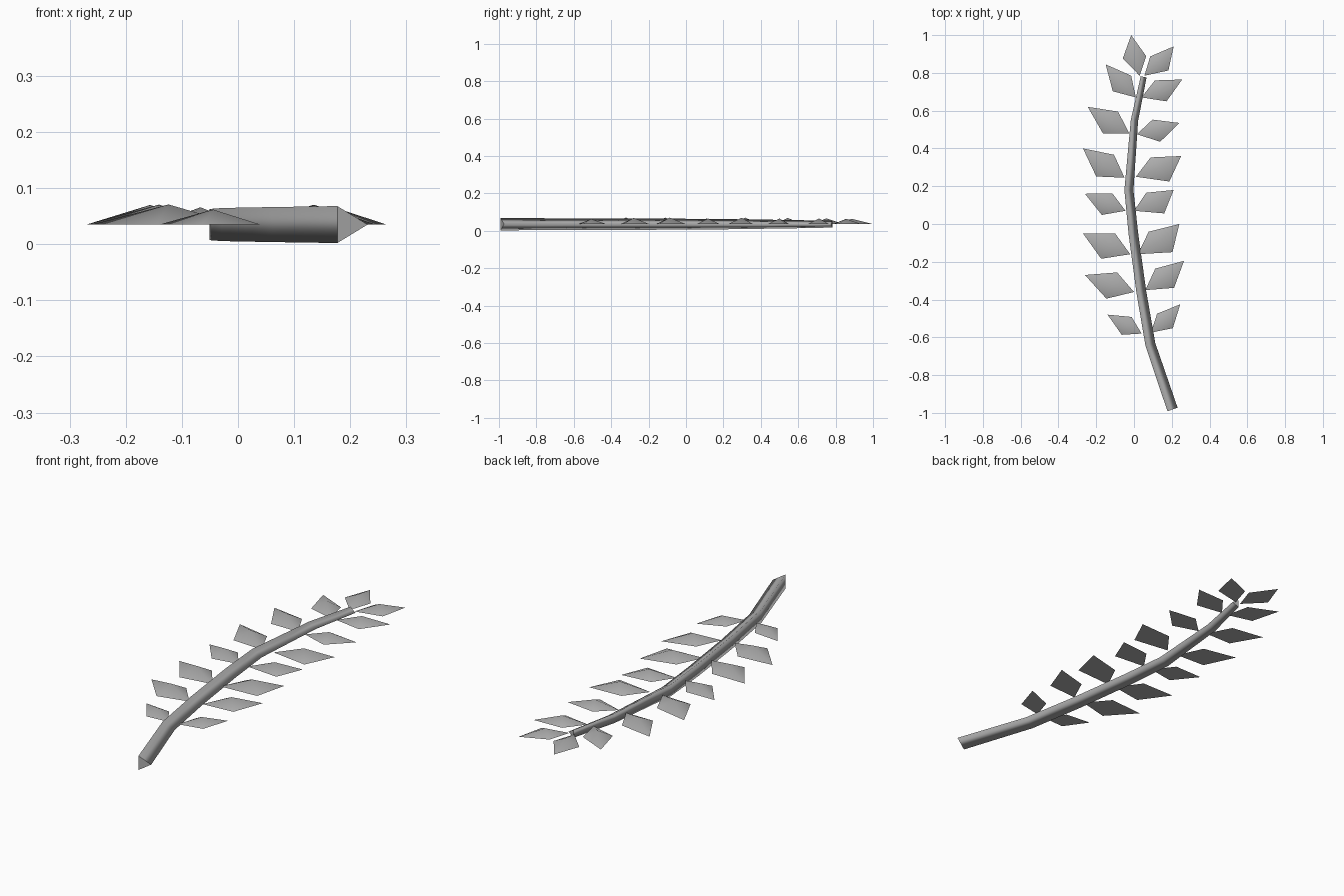
import bpy, bmesh
from math import cos, sin, tau
from mathutils import Vector

cube = bpy.data.objects.get("Cube")
if cube:
    bpy.data.objects.remove(cube, do_unlink=True)

MID_Z = 0.035  # height of the stem axis and of the leaf rims

grey = bpy.data.materials.new("plain_grey")
grey.use_nodes = True
grey.diffuse_color = (0.42, 0.42, 0.42, 1)
grey.node_tree.nodes["Principled BSDF"].inputs["Base Color"].default_value = grey.diffuse_color


def finish(name, bm, flat_faces):
    """Smooth the sides, keep the given faces flat with sharp borders, and link the object."""
    bmesh.ops.recalc_face_normals(bm, faces=bm.faces)
    for face in bm.faces:
        face.smooth = face not in flat_faces
    for face in flat_faces:
        for edge in face.edges:
            edge.smooth = False
    mesh = bpy.data.meshes.new(name)
    bm.to_mesh(mesh)
    bm.free()
    mesh.materials.append(grey)
    obj = bpy.data.objects.new(name, mesh)
    bpy.context.collection.objects.link(obj)
    return obj


def make_stem(path, sides=3):
    """Sweep a tapering triangle along a path of (x, y, radius)."""
    bm = bmesh.new()
    points = [Vector((x, y, MID_Z)) for x, y, r in path]
    rings = []
    for i, centre in enumerate(points):
        before, after = points[max(i - 1, 0)], points[min(i + 1, len(points) - 1)]
        along = (after - before).normalized()
        across = along.cross(Vector((0, 0, 1)))
        radius = path[i][2]
        ring = []
        for k in range(sides):
            angle = tau * k / sides
            offset = across * cos(angle) + Vector((0, 0, sin(angle)))
            ring.append(bm.verts.new(centre + offset * radius))
        rings.append(ring)
    for low, high in zip(rings, rings[1:]):
        for k in range(sides):
            n = (k + 1) % sides
            bm.faces.new((low[k], low[n], high[n], high[k]))
    caps = [bm.faces.new(rings[0]), bm.faces.new(rings[-1])]
    return finish("stem", bm, caps)


def make_leaf(name, base, tip, reach, back, side):
    """Kite-shaped leaf with a raised middle and a flat underside."""
    bm = bmesh.new()
    base, tip = Vector((*base, MID_Z)), Vector((*tip, MID_Z))
    spine = tip - base
    out = Vector((spine.y, -spine.x, 0)) * side  # towards the root of the stem
    front = base + spine * reach + out * reach * 0.64
    rear = base + spine * 0.43 - out * back
    rim = [bm.verts.new(p) for p in (base, front, tip, rear)]
    peak = (base + front + tip + rear) / 4
    peak.z += spine.length * 0.13
    top = bm.verts.new(peak)
    for i in range(4):
        bm.faces.new((rim[i], rim[(i + 1) % 4], top))
    underside = bm.faces.new(rim)
    return finish(name, bm, [underside])


# Stem, from the cut root to the thin end
make_stem([
    (0.195, -0.985, 0.038), (0.078, -0.64, 0.036), (0.03, -0.36, 0.035),
    (-0.012, -0.05, 0.034), (-0.035, 0.18, 0.032), (-0.004, 0.55, 0.026),
    (0.046, 0.78, 0.021),
])

# Leaves, root to end: base, tip, how far along the front corner sits
right_leaves = [
    ((0.04, -0.58), (-0.14, -0.48), 0.43),
    ((0.0, -0.36), (-0.26, -0.27), 0.46),
    ((-0.02, -0.16), (-0.27, -0.05), 0.48),
    ((-0.045, 0.07), (-0.26, 0.16), 0.46),
    ((-0.05, 0.245), (-0.27, 0.4), 0.47),
    ((-0.025, 0.48), (-0.245, 0.62), 0.45),
    ((0.01, 0.67), (-0.15, 0.845), 0.45),
    ((0.03, 0.785), (-0.015, 1.0), 0.49),
]
left_leaves = [
    ((0.09, -0.575), (0.245, -0.425), 0.46),
    ((0.06, -0.35), (0.265, -0.195), 0.5),
    ((0.02, -0.16), (0.24, 0.0), 0.57),
    ((0.0, 0.07), (0.21, 0.18), 0.57),
    ((0.01, 0.25), (0.25, 0.36), 0.57),
    ((0.015, 0.475), (0.24, 0.535), 0.47),
    ((0.04, 0.67), (0.255, 0.765), 0.48),
    ((0.055, 0.785), (0.21, 0.94), 0.5),
]
for label, leaves, back, side in (("right", right_leaves, 0.25, -1),
                                  ("left", left_leaves, 0.23, 1)):
    for i, (base, tip, reach) in enumerate(leaves, 1):
        make_leaf(f"{label}_leaf_{i}", base, tip, reach, back, side)
